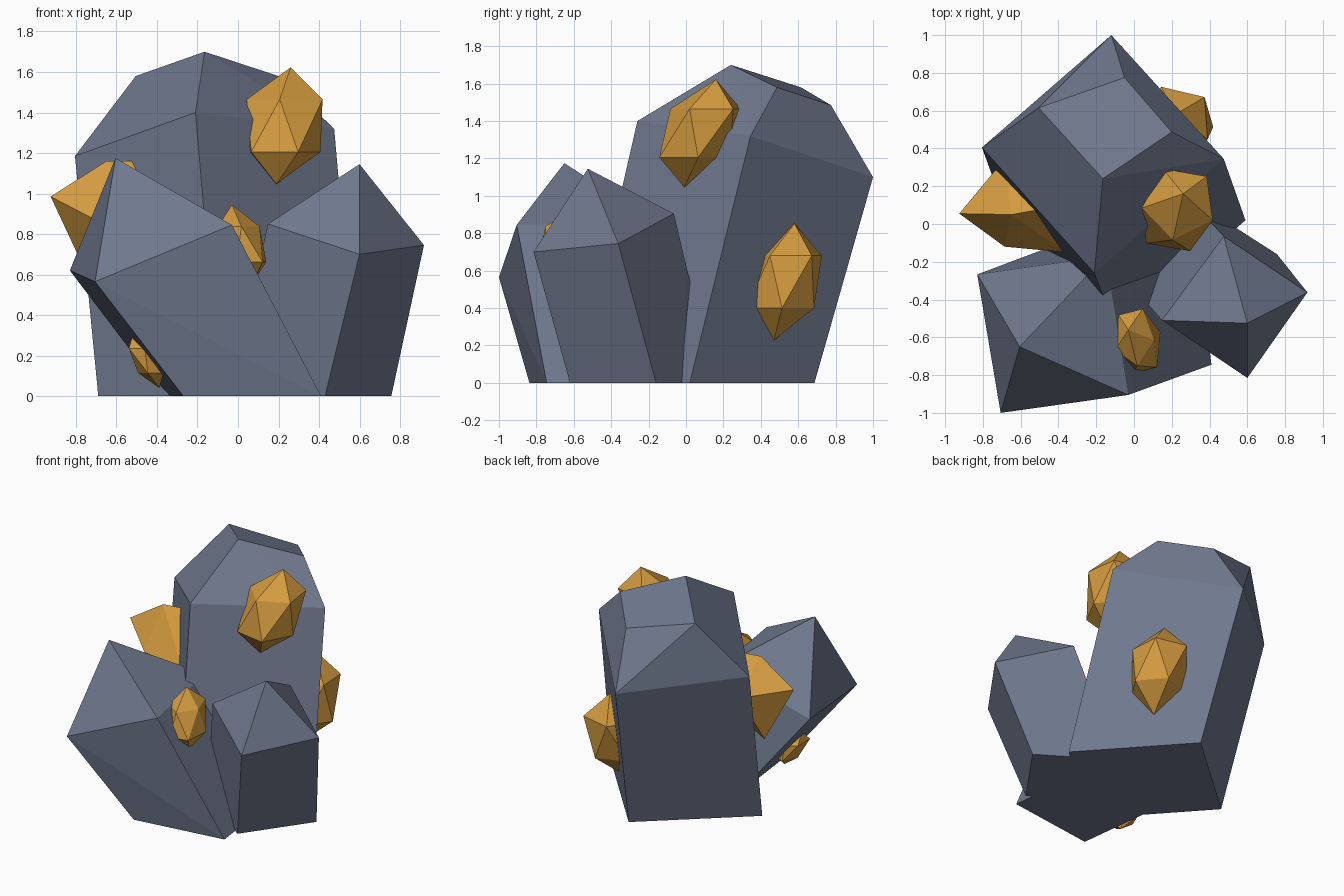
import bpy, bmesh, math
from mathutils import Vector

if "Cube" in bpy.data.objects:
    bpy.data.objects.remove(bpy.data.objects["Cube"])


def material(name, rgb):
    m = bpy.data.materials.new(name)
    m.diffuse_color = (*rgb, 1.0)
    m.use_nodes = True
    m.node_tree.nodes["Principled BSDF"].inputs["Base Color"].default_value = m.diffuse_color
    return m


STONE = material("slate_stone", (0.16, 0.19, 0.27))
GOLD = material("gold_ore", (0.66, 0.33, 0.05))


def hull(name, points, mat, merge=0.0):
    """Flat-faced convex chunk around the given corners."""
    bm = bmesh.new()
    for p in points:
        bm.verts.new(p)
    res = bmesh.ops.convex_hull(bm, input=bm.verts[:])
    loose = [v for v in bm.verts if not v.link_faces]
    bmesh.ops.delete(bm, geom=loose, context='VERTS')
    if merge:
        bmesh.ops.dissolve_limit(bm, angle_limit=math.radians(merge),
                                 verts=bm.verts[:], edges=bm.edges[:])
    bmesh.ops.recalc_face_normals(bm, faces=bm.faces[:])
    me = bpy.data.meshes.new(name)
    bm.to_mesh(me)
    bm.free()
    me.materials.append(mat)
    ob = bpy.data.objects.new(name, me)
    bpy.context.collection.objects.link(ob)
    return ob


def rock(name, base, shoulder, crown):
    """Leaning four-sided prism with a faceted crown."""
    foot = [(x, y, 0.0) for x, y in base]
    return hull(name, foot + shoulder + crown, STONE, 3.0)


def nugget(name, centre, axis, rx, ry, turn):
    """Stretched 20-sided lump: two tips on the axis, two rings of five."""
    c, a = Vector(centre), Vector(axis)
    pts = [c + a, c - a]
    for h, off in ((0.45, 0), (-0.45, 36)):
        for i in range(5):
            t = math.radians(turn + off + 72 * i)
            pts.append(c + a * h + Vector((rx * math.cos(t), ry * math.sin(t), 0)))
    return hull(name, pts, GOLD)


# Tall rock at the back
rock("tall_rock",
     [(0.59, 0.02), (-0.01, 0.687), (-0.69, 0.09), (-0.09, -0.58)],
     [(0.475, 0.345, 1.32), (-0.12, 1.0, 1.10), (-0.805, 0.405, 1.185), (-0.21, -0.26, 1.40)],
     [(-0.165, 0.24, 1.70), (0.20, 0.487, 1.58), (-0.05, 0.775, 1.485), (-0.505, 0.615, 1.58)])

# Left front rock, leaning outwards
rock("left_rock",
     [(-0.27, -0.837), (0.41, -0.745), (0.32, 0.0), (-0.36, -0.09)],
     [(-0.706, -1.0, 0.565), (-0.03, -0.905, 0.845), (-0.15, -0.17, 0.86), (-0.83, -0.267, 0.62)],
     [(-0.605, -0.65, 1.175)])

# Right front rock
rock("right_rock",
     [(0.43, -0.62), (0.757, -0.16), (0.275, 0.15), (-0.045, -0.29)],
     [(0.60, -0.815, 0.70), (0.918, -0.362, 0.745), (0.475, -0.065, 0.905), (0.148, -0.51, 0.85)],
     [(0.60, -0.525, 1.145)])

# Gold lumps set in the rock faces
nugget("top_nugget", (0.225, 0.075, 1.335), (0.035, 0.085, 0.288), 0.2, 0.2, -100)
nugget("right_nugget", (0.22, 0.525, 0.54), (0.0, 0.055, 0.312), 0.2, 0.19, 40)
nugget("middle_nugget", (0.02, -0.62, 0.75), (-0.05, 0.06, 0.195), 0.11, 0.16, -80)
nugget("low_nugget", (-0.453, -0.61, 0.175), (-0.065, -0.01, 0.135), 0.07, 0.12, 0)

# Larger lump wedged on the left side
hull("left_nugget",
     [(-0.925, 0.055, 0.985), (-0.65, 0.05, 1.16), (-0.68, 0.35, 0.97),
      (-0.685, -0.12, 0.86), (-0.36, -0.15, 0.85), (-0.48, 0.08, 1.16),
      (-0.75, 0.15, 0.61), (-0.50, 0.0, 0.60)], GOLD)
